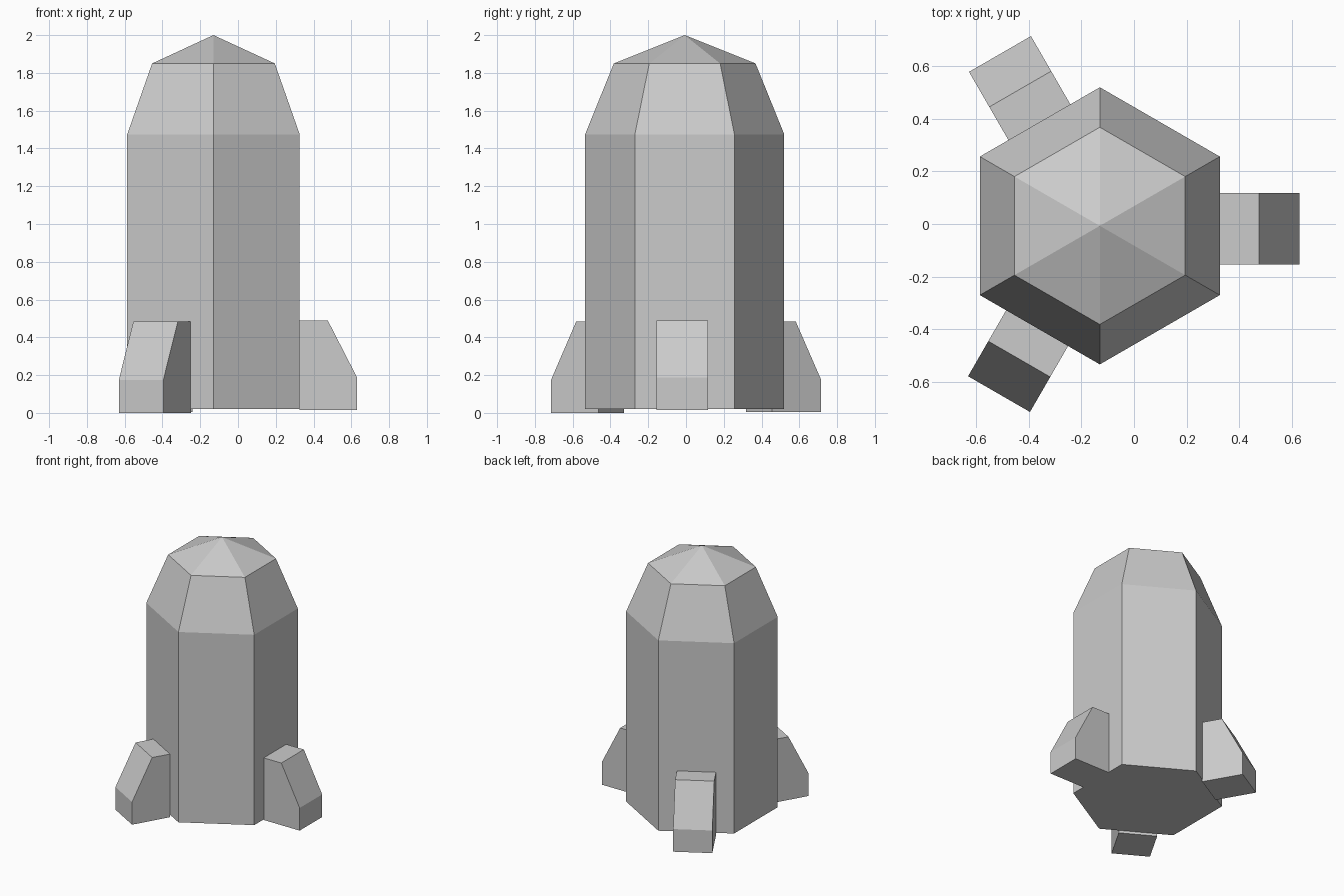
import bpy, bmesh
from math import sin, cos, radians
from mathutils import Vector

if "Cube" in bpy.data.objects:
    bpy.data.objects.remove(bpy.data.objects["Cube"])

CENTRE = Vector((-0.13, -0.007, 0))


def finish(bm, name):
    bmesh.ops.recalc_face_normals(bm, faces=bm.faces)
    mesh = bpy.data.meshes.new(name)
    bm.to_mesh(mesh)
    bm.free()
    obj = bpy.data.objects.new(name, mesh)
    bpy.context.collection.objects.link(obj)
    return obj


# Hexagonal hull: straight body, tapered shoulder, pointed cap
bm = bmesh.new()
rings = []
for r, z in [(0.527, 0.02), (0.527, 1.475), (0.375, 1.85)]:
    rings.append([bm.verts.new((r * cos(radians(30 + 60 * i)),
                                r * sin(radians(30 + 60 * i)), z)) for i in range(6)])
tip = bm.verts.new((0, 0, 2.0))
bm.faces.new(rings[0])
for i in range(6):
    j = (i + 1) % 6
    for low, high in zip(rings, rings[1:]):
        bm.faces.new((low[i], low[j], high[j], high[i]))
    bm.faces.new((rings[-1][i], rings[-1][j], tip))
hull = finish(bm, "hull")
hull.location = CENTRE


# Fins: a side profile extruded to width, ending at the hull wall
def fin(name, angle, outer, step, shift, bottom, top):
    profile = [(0.455, bottom), (outer, bottom), (outer, bottom + 0.173),
               (step, top), (0.455, top)]
    bm = bmesh.new()
    face = bm.faces.new([bm.verts.new((x, shift - 0.136, z)) for x, z in profile])
    ext = bmesh.ops.extrude_face_region(bm, geom=[face])["geom"]
    bmesh.ops.translate(bm, vec=(0, 0.272, 0),
                        verts=[v for v in ext if isinstance(v, bmesh.types.BMVert)])
    obj = finish(bm, name)
    obj.location = CENTRE
    obj.rotation_euler.z = radians(angle)


fin("right_fin", 0, 0.76, 0.605, -0.012, 0.015, 0.49)
fin("back_left_fin", 120, 0.756, 0.602, 0.002, 0.004, 0.483)
fin("front_left_fin", 240, 0.746, 0.592, -0.012, 0.0, 0.483)
